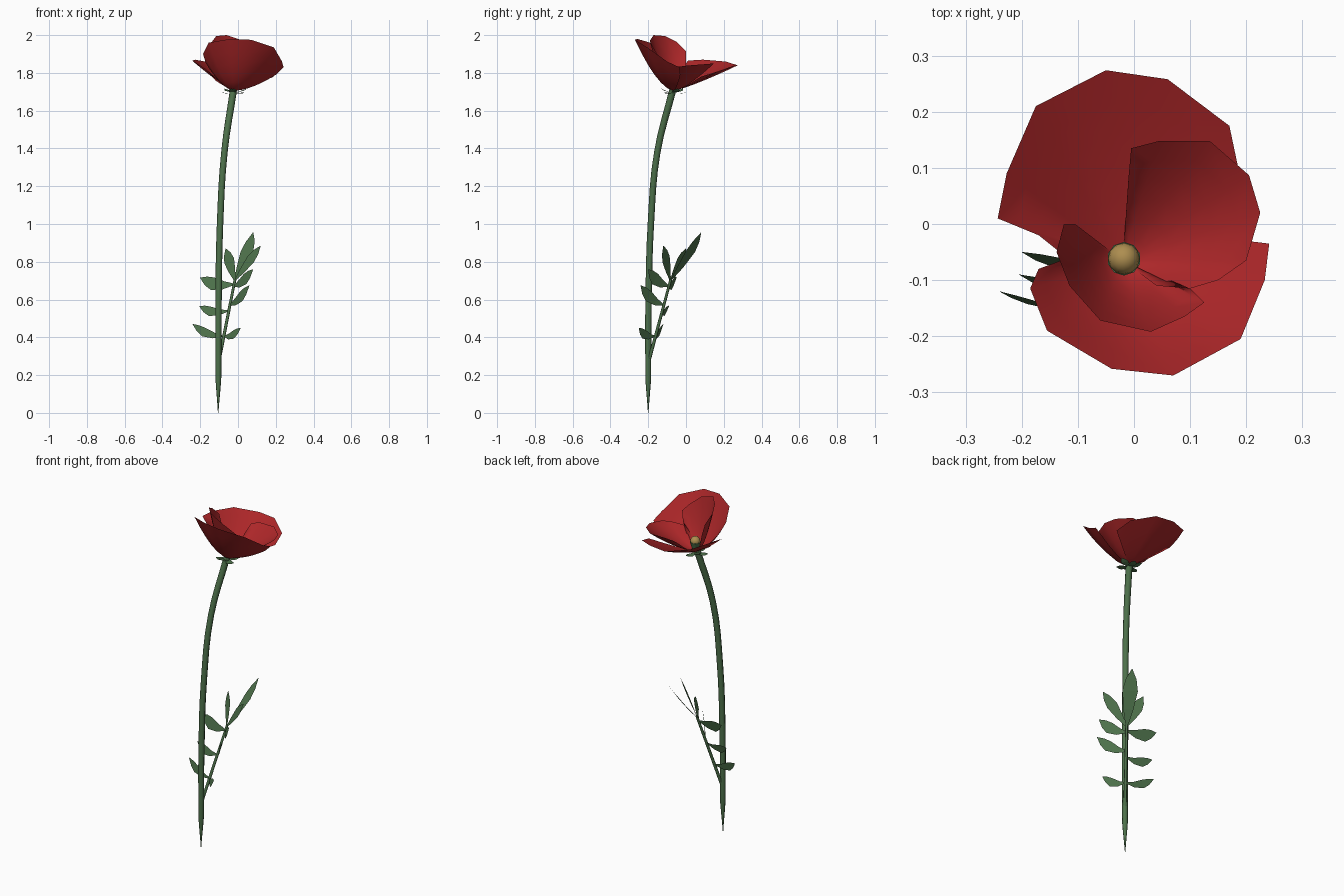
import bpy
import math
from mathutils import Vector

cube = bpy.data.objects.get("Cube")
if cube:
    bpy.data.objects.remove(cube)


def material(name, color):
    mat = bpy.data.materials.new(name)
    mat.use_nodes = True
    mat.diffuse_color = (*color, 1)
    mat.node_tree.nodes["Principled BSDF"].inputs["Base Color"].default_value = (*color, 1)
    return mat


GREEN = material("leaf green", (0.075, 0.165, 0.07))
RED = material("petal red", (0.42, 0.02, 0.022))
YELLOW = material("seed yellow", (0.42, 0.27, 0.08))


def add_mesh(name, verts, faces, mat, smooth=True):
    mesh = bpy.data.meshes.new(name)
    mesh.from_pydata(verts, [], faces)
    mesh.materials.append(mat)
    mesh.polygons.foreach_set("use_smooth", [smooth] * len(mesh.polygons))
    obj = bpy.data.objects.new(name, mesh)
    bpy.context.collection.objects.link(obj)
    return obj


def tube(name, points, radii, width):
    """Round stalk along a smooth path with a radius per point."""
    curve = bpy.data.curves.new(name, "CURVE")
    curve.dimensions = "3D"
    curve.bevel_depth = width
    curve.bevel_resolution = 2
    curve.resolution_u = 4
    curve.use_fill_caps = True
    spline = curve.splines.new("BEZIER")
    spline.bezier_points.add(len(points) - 1)
    for bp, co, radius in zip(spline.bezier_points, points, radii):
        bp.co = co
        bp.radius = radius
        bp.handle_left_type = bp.handle_right_type = "AUTO"
    obj = bpy.data.objects.new(name, curve)
    bpy.context.collection.objects.link(obj)
    curve.materials.append(GREEN)


def petal(name, base, rim, bowl):
    """Fan of quads from the base to a rim, cupped by the bowl exponent."""
    rows, count = 6, len(rim)
    verts, faces = [base], []
    for row in range(1, rows + 1):
        t = row / rows
        for point in rim:
            offset = Vector(point) - base
            verts.append(base + Vector((offset.x * t, offset.y * t, offset.z * t ** bowl)))
    for i in range(count - 1):
        faces.append((0, i + 1, i + 2))
        for row in range(rows - 1):
            a = 1 + row * count + i
            faces.append((a, a + count, a + count + 1, a + 1))
    add_mesh(name, verts, faces, RED)


def leaflet(name, base, tip, normal, width, sag=Vector()):
    """Flat pointed blade, widest past the middle."""
    base, tip = Vector(base), Vector(tip)
    side = normal.cross(tip - base).normalized() * width
    verts, faces = [], []
    for t, w in ((0, 0.12), (0.3, 0.65), (0.62, 1), (0.82, 0.7), (1, 0.03)):
        mid = base.lerp(tip, t) + sag * math.sin(math.pi * t)
        verts += [mid - side * w, mid + side * w]
    for i in range(0, len(verts) - 2, 2):
        faces.append((i, i + 2, i + 3, i + 1))
    add_mesh(name, verts, faces, GREEN, False)


# Stem
tube("stem",
     [(-0.105, -0.2, 0), (-0.104, -0.2, 0.18), (-0.103, -0.198, 0.6), (-0.095, -0.186, 1),
      (-0.072, -0.152, 1.38), (-0.024, -0.07, 1.71)],
     (0.08, 0.9, 1, 1, 1, 1.1), 0.017)

# Compound leaf
start, end = Vector((-0.1, -0.195, 0.28)), Vector((-0.015, -0.08, 0.71))
rachis = end - start
normal = Vector((0.8, -0.6, 0)).cross(rachis).normalized()
tube("leaf_stalk", [start, start.lerp(end, 0.5), end], (1, 0.9, 0.8), 0.009)
sag = -rachis.normalized() * 0.02
blades = {
    "lower_right": (0.405, (-0.24, -0.12, 0.47), 0.024),
    "lower_left": (0.405, (0.015, -0.25, 0.45), 0.024),
    "middle_right": (0.54, (-0.205, -0.09, 0.565), 0.026),
    "middle_left": (0.57, (0.06, -0.24, 0.675), 0.03),
    "upper_right": (0.68, (-0.2, -0.05, 0.715), 0.035),
    "upper_left": (0.67, (0.08, -0.2, 0.76), 0.032),
    "top_right": (0.7, (-0.065, 0, 0.87), 0.032),
    "top_left": (0.7, (0.12, -0.12, 0.885), 0.03),
}
for name, (height, tip, width) in blades.items():
    root = start + rachis * ((height - start.z) / rachis.z)
    bend = sag if not name.startswith("top") else sag * 0
    leaflet(name + "_leaflet", root, tip, normal, width, bend)
leaflet("end_leaflet", end - rachis * 0.03, (0.08, 0.08, 0.955), normal, 0.042,
        normal * -0.008)

# Petals
center = Vector((-0.02, -0.065, 1.705))
petal("back_petal", center, [
    (0.19, 0.08, 1.78), (0.17, 0.175, 1.81), (0.06, 0.258, 1.84), (-0.05, 0.274, 1.84),
    (-0.175, 0.21, 1.86), (-0.227, 0.09, 1.87), (-0.243, 0.01, 1.865),
    (-0.17, -0.02, 1.82), (-0.12, -0.06, 1.76)], 1.2)
petal("front_petal", center, [
    (-0.13, -0.065, 1.8), (-0.17, -0.08, 1.85), (-0.185, -0.115, 1.9), (-0.155, -0.19, 1.96),
    (-0.04, -0.258, 1.98), (0.07, -0.27, 1.975), (0.19, -0.205, 1.935),
    (0.233, -0.1, 1.86), (0.241, -0.035, 1.83), (0.2, -0.03, 1.79)], 1.65)
petal("left_petal", center, [
    (0.09, -0.118, 1.81), (0.15, -0.1, 1.82), (0.2, -0.065, 1.83), (0.225, 0.02, 1.84),
    (0.205, 0.087, 1.845), (0.135, 0.148, 1.85), (0.045, 0.148, 1.85),
    (-0.005, 0.135, 1.84), (-0.01, 0.08, 1.8)], 1.4)
petal("right_petal", center, [
    (-0.105, 0, 1.85), (-0.125, 0, 1.915), (-0.138, -0.05, 1.965), (-0.115, -0.11, 1.995),
    (-0.06, -0.172, 2), (0.03, -0.192, 1.97), (0.09, -0.165, 1.92),
    (0.125, -0.14, 1.88), (0.1, -0.115, 1.83), (0.04, -0.11, 1.77)], 1.9)

# Sepals below the petals
for i in range(6):
    angle = math.tau * i / 6 + 0.3
    out = Vector((math.cos(angle), math.sin(angle), 0))
    tip = center + out * 0.07 + Vector((0, 0, 0.012 - 0.02 * (i % 2)))
    leaflet(f"sepal_{i + 1}", center - Vector((0, 0, 0.006)), tip, Vector((0, 0, 1)), 0.022,
            Vector((0, 0, -0.006)))

# Seed head with its green cup
bpy.ops.mesh.primitive_uv_sphere_add(segments=12, ring_count=8, radius=0.028,
                                     location=(-0.018, -0.062, 1.765))
head = bpy.context.object
head.name = "seed_head"
head.data.materials.append(YELLOW)
bpy.ops.object.shade_smooth()
bpy.ops.mesh.primitive_cone_add(vertices=10, radius1=0.014, radius2=0.03, depth=0.055,
                                location=(-0.018, -0.062, 1.735))
cup = bpy.context.object
cup.name = "seed_cup"
cup.data.materials.append(GREEN)
